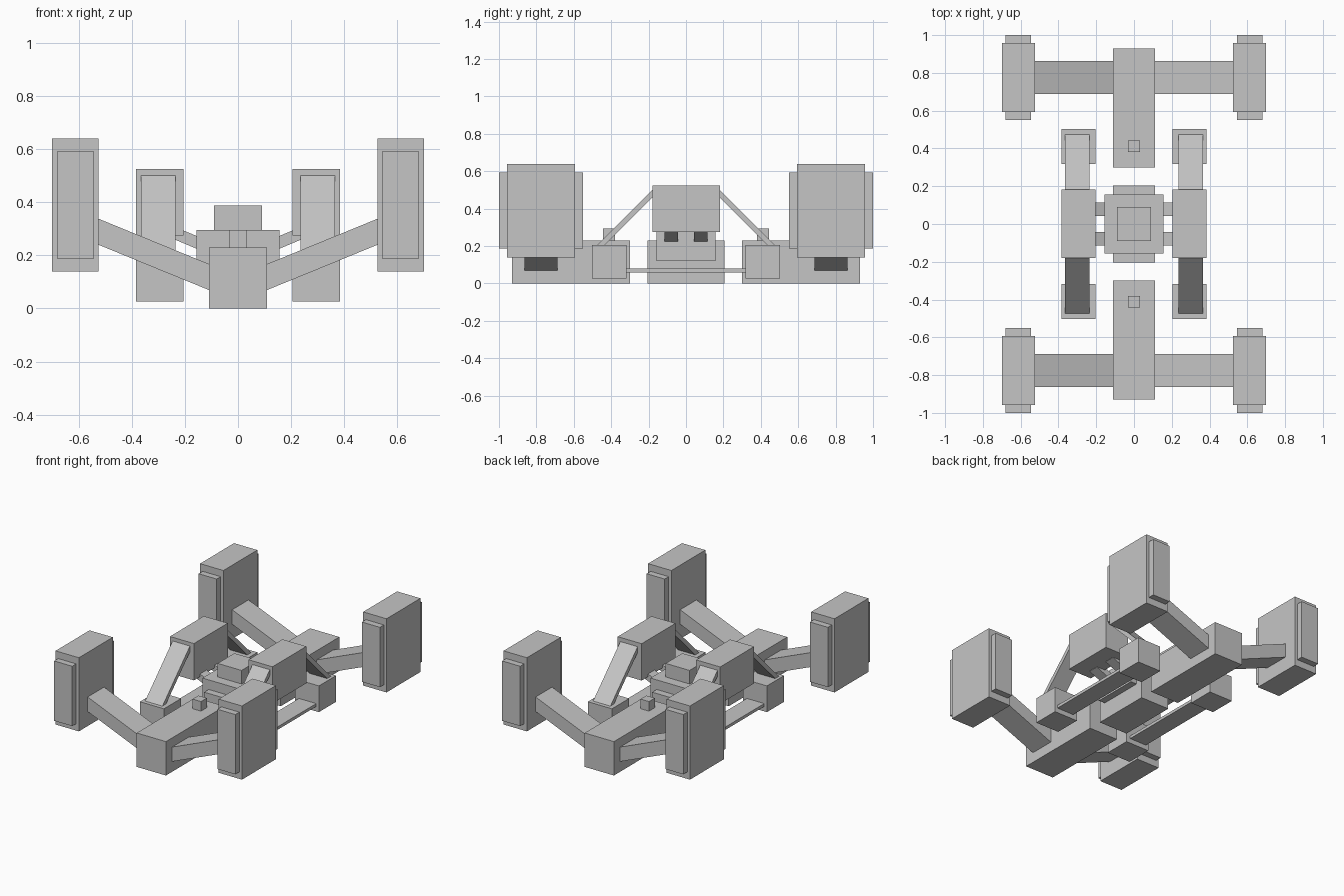
import bpy
import bmesh

if "Cube" in bpy.data.objects:
    bpy.data.objects.remove(bpy.data.objects["Cube"])

# One plain grey for the whole vehicle
grey = bpy.data.materials.new("plain_grey")
grey.use_nodes = True
colour = (0.56, 0.56, 0.56, 1)
grey.diffuse_color = colour
grey.node_tree.nodes["Principled BSDF"].inputs["Base Color"].default_value = colour


def block(name, xs, ys, zs, mirror="", slope_x=0.0, slope_y=0.0):
    """Box between limits; z may be sheared along x or y, measured from the low limit."""
    bm = bmesh.new()
    bmesh.ops.create_cube(bm, size=1)
    for v in bm.verts:
        x, y, z = (r[0] + (c + 0.5) * (r[1] - r[0]) for c, r in zip(v.co, (xs, ys, zs)))
        z += slope_x * (x - xs[0]) + slope_y * (y - ys[0])
        v.co = (x, y, z)
    mesh = bpy.data.meshes.new(name)
    bm.to_mesh(mesh)
    bm.free()
    mesh.materials.append(grey)
    ob = bpy.data.objects.new(name, mesh)
    bpy.context.collection.objects.link(ob)
    if mirror:
        mod = ob.modifiers.new("Mirror", "MIRROR")
        mod.use_axis = ("x" in mirror, "y" in mirror, False)
        mod.use_mirror_merge = False
    return ob


# Central spine: end beams, middle base, cabin and roof
block("end_beam", (-0.11, 0.11), (0.30, 0.93), (0, 0.23), "y")
block("beam_knob", (-0.032, 0.032), (0.38, 0.443), (0.22, 0.295), "y")
block("middle_base", (-0.11, 0.11), (-0.205, 0.205), (0, 0.23))
block("cabin", (-0.157, 0.157), (-0.157, 0.157), (0.12, 0.295))
block("cabin_roof", (-0.09, 0.09), (-0.09, 0.09), (0.28, 0.387))

# Corner wheels with tread plates, carried on rising arms
block("wheel_block", (0.525, 0.70), (0.593, 0.957), (0.14, 0.64), "xy")
block("tread_plate", (0.545, 0.68), (0.55, 1.0), (0.187, 0.593), "xy")
block("wheel_arm", (0.06, 0.56), (0.687, 0.863), (0.049, 0.147), "xy", slope_x=0.41)

# Side frames: raised pod, low pods, sloping struts and bottom rail
block("upper_pod", (0.205, 0.385), (-0.18, 0.183), (0.275, 0.525), "x")
block("lower_pod", (0.205, 0.385), (0.318, 0.502), (0.027, 0.205), "xy")
block("sloping_strut", (0.235, 0.365), (0.16, 0.48), (0.48, 0.52), "xy", slope_y=-1.0)
block("bottom_rail", (0.235, 0.365), (-0.34, 0.34), (0.06, 0.08), "x")
block("pod_arm", (0.13, 0.27), (0.043, 0.115), (0.214, 0.262), "xy", slope_x=0.42)
